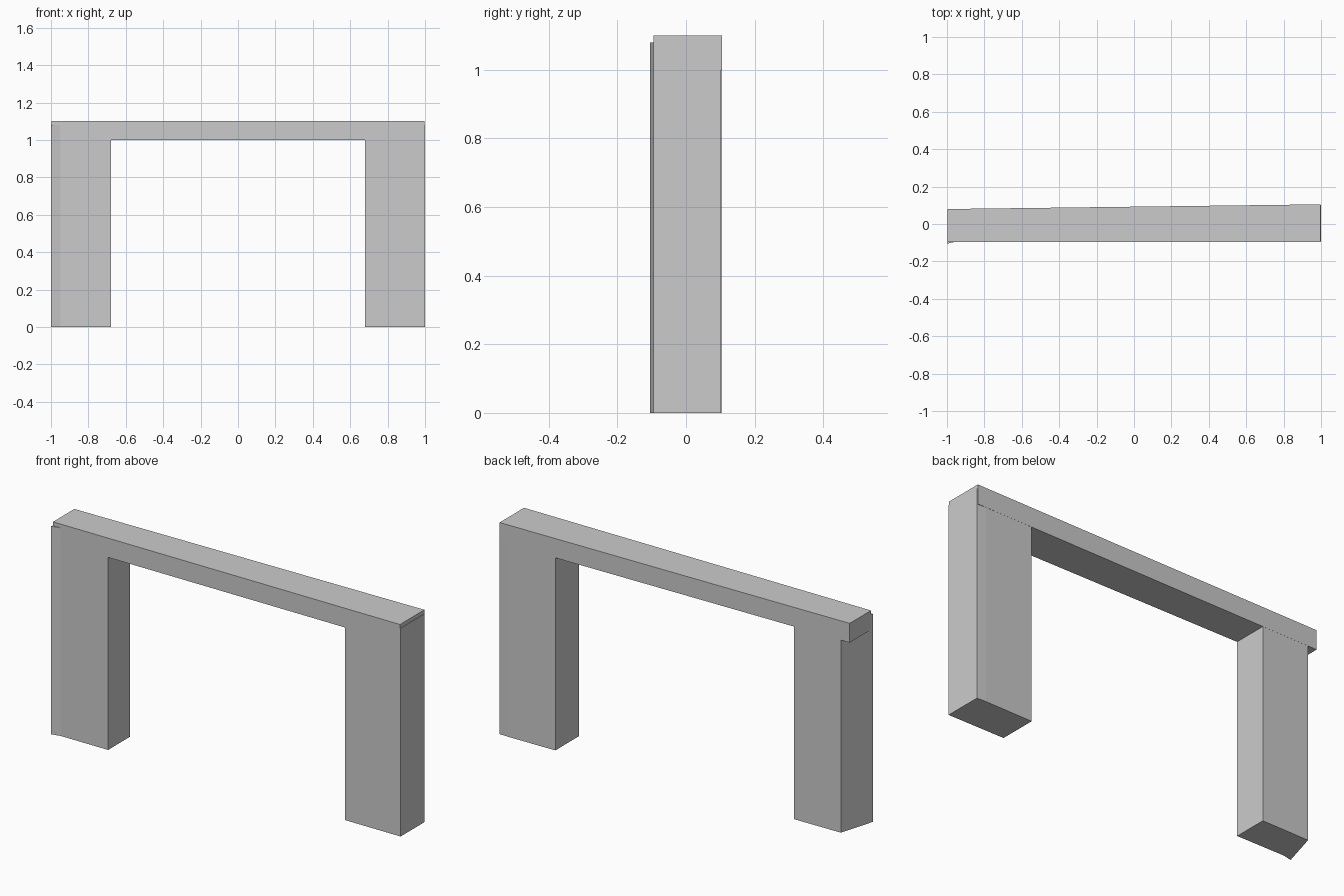
import bpy
import bmesh

cube = bpy.data.objects.get("Cube")
if cube:
    bpy.data.objects.remove(cube, do_unlink=True)

# One plain grey for the whole frame
GREY = (0.6, 0.6, 0.6, 1.0)
grey = bpy.data.materials.new("plain_grey")
grey.use_nodes = True
grey.diffuse_color = GREY
grey.node_tree.nodes["Principled BSDF"].inputs["Base Color"].default_value = GREY


def prism(name, outline, bottom, top):
    """Extrude a plan outline (x, y) from bottom to top."""
    bm = bmesh.new()
    base = bm.faces.new([bm.verts.new((x, y, bottom)) for x, y in outline])
    grown = bmesh.ops.extrude_face_region(bm, geom=[base])
    verts = [v for v in grown["geom"] if isinstance(v, bmesh.types.BMVert)]
    bmesh.ops.translate(bm, vec=(0, 0, top - bottom), verts=verts)
    bmesh.ops.recalc_face_normals(bm, faces=bm.faces)
    mesh = bpy.data.meshes.new(name)
    bm.to_mesh(mesh)
    bm.free()
    mesh.materials.append(grey)
    obj = bpy.data.objects.new(name, mesh)
    bpy.context.collection.objects.link(obj)
    return obj


FRONT = -0.095
INSET = 0.0005  # keeps post faces just inside the beam


def back(x):
    """Back edge of the beam, which tapers along its length."""
    return 0.0925 + 0.0125 * x


# Beam across the top
prism("top_beam",
      [(-0.996, FRONT), (0.997, FRONT), (0.997, back(1)), (-0.996, back(-1))],
      1.0, 1.1)

# Right post, with a skewed outer end
prism("right_post",
      [(-1.0, -0.105), (-0.95, FRONT + INSET), (-0.68, FRONT + INSET),
       (-0.68, back(-0.68) - INSET), (-0.946, back(-0.946) - INSET)],
      0.0, 1.08)

# Left post, with a slightly bent back corner
prism("left_post",
      [(0.68, FRONT + INSET), (1.0, FRONT + INSET), (1.0, 0.102),
       (0.95, back(0.95) - INSET), (0.68, back(0.68) - INSET)],
      0.0, 1.08)
